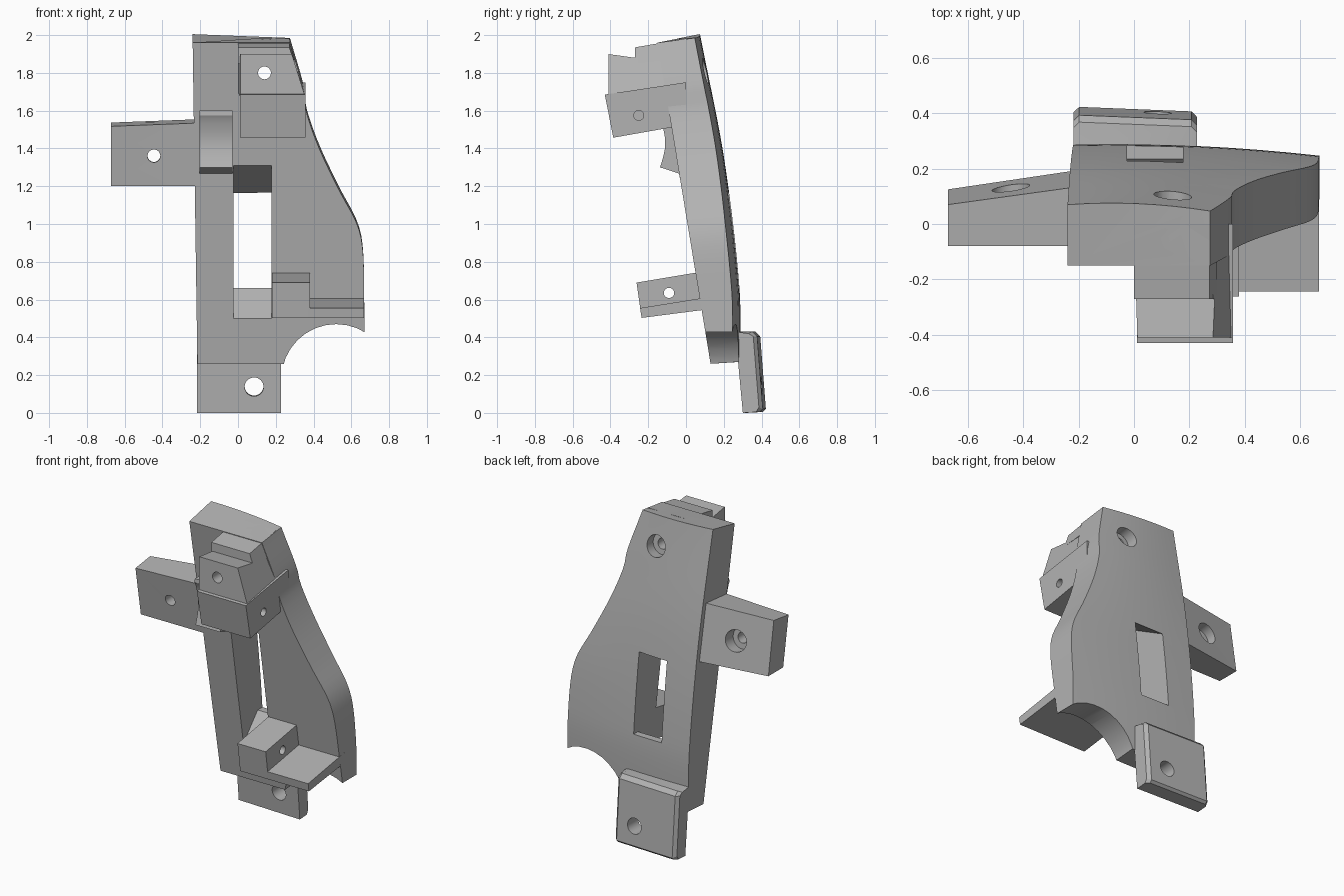
import bpy, bmesh, math
from mathutils import Vector

if "Cube" in bpy.data.objects:
    bpy.data.objects.remove(bpy.data.objects["Cube"], do_unlink=True)

grey = bpy.data.materials.new("plain grey")
grey.use_nodes = True
grey.diffuse_color = (0.45, 0.45, 0.45, 1)
grey.node_tree.nodes["Principled BSDF"].inputs["Base Color"].default_value = grey.diffuse_color


def finish(name, bm):
    bmesh.ops.recalc_face_normals(bm, faces=bm.faces)
    mesh = bpy.data.meshes.new(name)
    bm.to_mesh(mesh)
    bm.free()
    mesh.materials.append(grey)
    ob = bpy.data.objects.new(name, mesh)
    bpy.context.collection.objects.link(ob)
    return ob


def loft(name, rings):
    """Solid through rings of matching points, capped at both ends."""
    bm = bmesh.new()
    vs = [[bm.verts.new(p) for p in ring] for ring in rings]
    n = len(rings[0])
    for a, b in zip(vs, vs[1:]):
        for i in range(n):
            j = (i + 1) % n
            bm.faces.new((a[i], a[j], b[j], b[i]))
    bm.faces.new(vs[0])
    bm.faces.new(vs[-1][::-1])
    return finish(name, bm)


def prism(name, profile, x0, x1, skew=0):
    """Side profile (y, z) carried across x."""
    return loft(name, [[(x, y + skew * x, z) for y, z in profile] for x in (x0, x1)])


def rod(start, end, radius):
    start, end = Vector(start), Vector(end)
    axis = end - start
    bm = bmesh.new()
    bmesh.ops.create_cone(bm, cap_ends=True, segments=32, radius1=radius,
                          radius2=radius, depth=axis.length)
    rot = Vector((0, 0, 1)).rotation_difference(axis).to_matrix()
    for v in bm.verts:
        v.co = rot @ v.co + (start + end) / 2
    return finish("cutter", bm)


def cut(obs, tool):
    """Subtract a tool from every listed part, then drop the tool."""
    for ob in obs:
        mod = ob.modifiers.new("cut", "BOOLEAN")
        mod.operation, mod.solver, mod.object = "DIFFERENCE", "EXACT", tool
        deps = bpy.context.evaluated_depsgraph_get()
        mesh = bpy.data.meshes.new_from_object(ob.evaluated_get(deps))
        ob.modifiers.clear()
        ob.data = mesh
    bpy.data.objects.remove(tool, do_unlink=True)


def interp(points, t):
    """Smooth (Catmull-Rom) curve through (t, value) pairs, descending t."""
    for i in range(len(points) - 1):
        (ta, a), (tb, b) = points[i], points[i + 1]
        if t >= tb - 1e-6:
            p = points[max(i - 1, 0)]
            q = points[min(i + 2, len(points) - 1)]
            h = tb - ta
            ma = (b - p[1]) / (tb - p[0]) * h
            mb = (q[1] - a) / (q[0] - ta) * h
            u = (t - ta) / h
            return ((2*u**3 - 3*u*u + 1) * a + (u**3 - 2*u*u + u) * ma
                    + (3*u*u - 2*u**3) * b + (u**3 - u*u) * mb)
    return points[-1][1]


def front(z):
    return 0.173 - 0.165 * z


# Main leaning plate with a curved outer edge and a domed back
outer = [(1.96, .275), (1.7, .35), (1.6, .36), (1.4, .43), (1.17, .54),
         (1.0, .63), (.87, .66), (.6, .668), (.26, .67)]
rear = [(1.96, .068), (1.3, .2), (.65, .28), (.26, .285)]
rings = []
rows, cols = 36, 8
for r in range(rows + 1):
    z = 1.96 - 1.7 * r / rows
    left, right = -.215 - .025 * (z - .26) / 1.7, interp(outer, z)
    ring = [(left, front(z), z), (right, front(z), z)]
    for c in range(cols + 1):
        s = c / cols
        x = right + (left - right) * s
        y = interp(rear, z) - .045 * (x + .2) + .03 * s * (1 - s) * 2
        ring.append((x, y, z + .035 * (1 - r / rows) + .01 - .02 * (1 - s) * (1 - r / rows)))
    rings.append(ring)
body = loft("main_plate", rings)

# Side arm with a tapering back
arm = loft("side_arm", [
    [(x, front(1.2), 1.2), (x, yb, 1.2), (x, yt, zt), (x, front(1.53), zt - .02)]
    for x, yb, yt, zt in ((-.672, .125, .07, 1.537), (-.2, .195, .135, 1.555))])

# Upper block: wide lower half, narrowing stepped upper half
low = [(-.43, 1.685), (-.385, 1.457), (0, 1.525), (0, 1.75)]
lower_block = prism("lower_clamp_block", low, .01, .357)
top = loft("upper_clamp_block", [
    [(.012, -.41, z1), (w1, -.41, z1), (w2, 0, z2), (.0, 0, z2)]
    for z1, w1, w2, z2 in ((1.67, .357, .357, 1.7), (1.9, .285, .285, 1.9))])
cap = loft("clamp_top_step", [
    [(0, -.27, a), (w, -.27, a), (w, 0, b), (0, 0, b)]
    for a, b, w in ((1.85, 1.88, .3), (1.935, 1.982, .272))])
cut([top], prism("cutter", [(-.45, 1.905), (-.27, 1.88), (-.27, 2.1), (-.45, 2.1)], -.1, .5))

# Concave hook beside the block
hook_profile = [(-.05, 1.6), (-.145, 1.6), (-.147, 1.575)]
for i in range(9):
    t = i / 8
    hook_profile.append((-.138 + .028 * math.sin(math.pi * t), 1.56 - .26 * t))
hook_profile += [(-.03, 1.265), (0, 1.3)]
hook = prism("concave_hook", hook_profile, -.205, -.03)

# Lower L-shaped bracket
post = prism("bracket_post", [(-.262, .69), (-.235, .503), (.13, .55), (.13, .755)], .18, .38)
shelf = prism("bracket_shelf", [(-.243, .555), (-.235, .503), (.13, .55), (.13, .615)], .37, .668)

# Foot plate with bevelled rear edges
foot = loft("foot_plate", [
    [(x, y - .04 * x, z) for y, z in
     ((.27, .43), (.36 - d, .43 - d / 2), (.385 - d, .405), (.415 - d, .02 + d / 2),
      (.40 - d, .005), (.31, 0))]
    for x, d in ((-.218, .02), (-.198, 0), (.208, 0), (.228, .02))])

# Round scoop in the lower corner
cut([body], rod((.52, -.5, .18), (.52, .8, .18), .29))

# Tapering window
window = [[(-.025, y, lo), (.177, y, lo), (.177, y, hi), (-.025, y, hi)]
          for y, lo, hi in ((-.16, .36, 1.42), (.235, .66, 1.16), (.5, .66, 1.16))]
window[0] = [(-.025, front(.5), .5), (.177, front(.5), .5),
             (.177, front(1.31), 1.31), (-.025, front(1.31), 1.31)]
window.insert(0, [(x, y - .3, z) for x, y, z in window[0]])
cut([body], loft("cutter", window))

# Bolt holes with wide recesses at the back
cut([body, lower_block, top], rod((.14, -.6, 1.8), (.14, .4, 1.8), .034))
cut([body], rod((.14, .035, 1.8), (.14, .4, 1.85), .068))
cut([arm], rod((-.445, -.3, 1.355), (-.445, .4, 1.37), .034))
cut([arm], rod((-.445, .06, 1.36), (-.445, .4, 1.40), .068))
cut([foot], rod((.085, .1, .13), (.085, .6, .15), .05))

# Long bore from the top down into the window, and cross holes
cut([body], rod((.075, -.085, 2.05), (.1, .055, 1.15), .033))
cut([lower_block], rod((.5, -.25, 1.575), (.15, -.25, 1.575), .026))
cut([post], rod((-.1, -.09, .635), (.6, -.09, .635), .027))

# Smooth curved surfaces, crisp edges
parts = [body, arm, lower_block, top, cap, hook, post, shelf, foot]
bpy.ops.object.select_all(action="DESELECT")
for ob in parts:
    ob.select_set(True)
bpy.context.view_layer.objects.active = body
bpy.ops.object.shade_smooth_by_angle(angle=math.radians(25))
